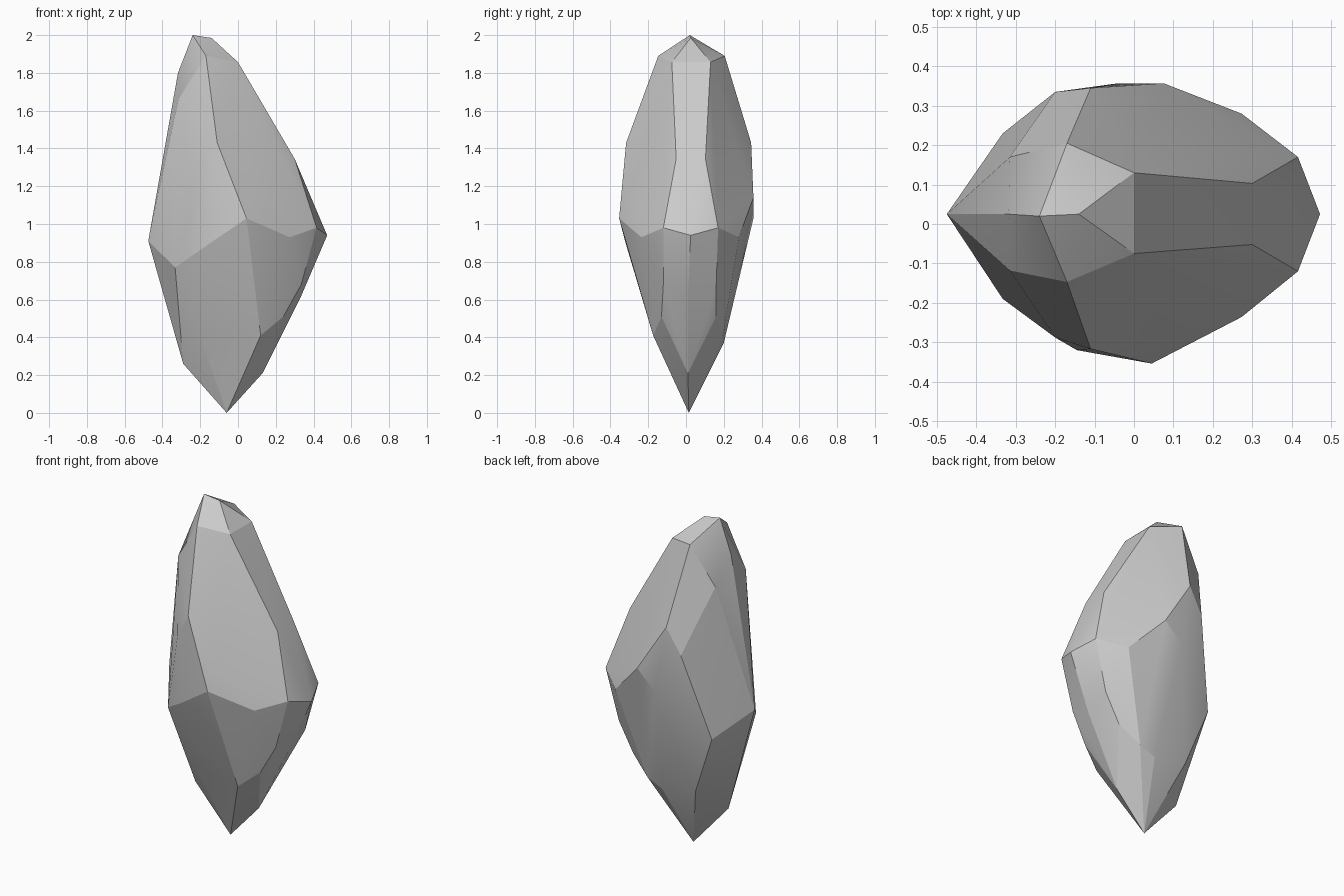
import bpy, bmesh
from mathutils import Vector

# Corner points of the faceted stone
mid_points = [                      # along the centre plane
    (-0.24, 0.02, 2.0), (-0.14, 0.025, 1.985), (0.472, 0.025, 0.94),
    (0.412, 0.02, 0.82), (0.335, 0.01, 0.62), (0.13, 0.01, 0.21),
    (-0.06, 0.015, 0.0), (-0.29, 0.01, 0.26), (-0.412, 0.02, 0.7),
    (-0.475, 0.025, 0.91), (-0.318, 0.025, 1.8)]
pair_points = [                     # x, z, front y, back y
    (-0.17, 1.89, -0.147, 0.205), (0.0, 1.857, -0.075, 0.13),
    (0.30, 1.345, -0.052, 0.103), (0.416, 0.98, -0.12, 0.17),
    (0.273, 0.93, -0.236, 0.28), (0.075, 1.14, -0.311, 0.357),
    (-0.11, 1.43, -0.317, 0.345), (-0.315, 1.66, -0.118, 0.17),
    (-0.2, 1.28, -0.288, 0.335), (-0.355, 0.92, -0.117, 0.165),
    (-0.333, 0.77, -0.19, 0.23), (0.12, 0.41, -0.174, 0.195),
    (0.02, 0.37, -0.155, 0.2), (-0.2, 0.41, -0.175, 0.195),
    (0.335, 0.68, -0.12, 0.16), (0.24, 0.51, -0.13, 0.16)]
side_points = [(-0.145, -0.32, 0.9), (0.045, -0.33, 1.03), (-0.04, 0.357, 1.03)]

# Stone body
bm = bmesh.new()
points = mid_points + side_points
for x, z, front, back in pair_points:
    points += [(x, front, z), (x, back, z)]
for p in points:
    bm.verts.new(p)
bmesh.ops.convex_hull(bm, input=bm.verts[:])
bmesh.ops.delete(bm, geom=[v for v in bm.verts if not v.link_faces], context='VERTS')

# Protruding chip and hollow chip on the front: corner, new y
for corner, y in (((0.045, -0.33, 1.03), -0.354), ((-0.2, -0.175, 0.41), -0.115)):
    for v in bm.verts:
        if (v.co - Vector(corner)).length < 0.005:
            v.co.y = y
bmesh.ops.dissolve_limit(bm, angle_limit=0.03, verts=bm.verts[:], edges=bm.edges[:])
bmesh.ops.recalc_face_normals(bm, faces=bm.faces[:])

mesh = bpy.data.meshes.new("stone")
bm.to_mesh(mesh)
bm.free()
stone = bpy.data.objects.new("stone", mesh)
bpy.context.collection.objects.link(stone)
bpy.context.view_layer.objects.active = stone
stone.select_set(True)
bpy.ops.object.shade_smooth_by_angle(angle=0.3)
